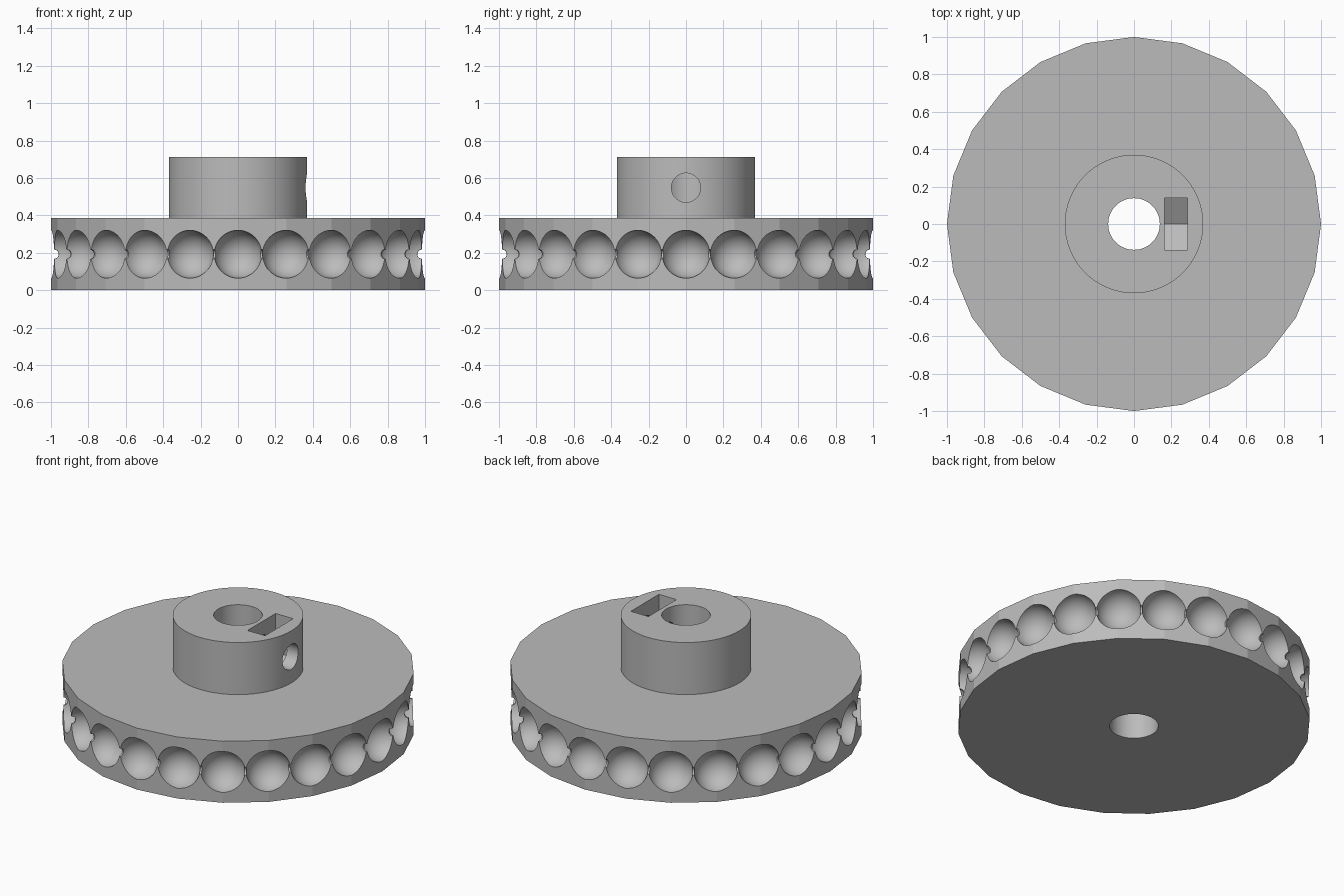
import bpy, bmesh
from math import pi, radians
from mathutils import Matrix, Vector

if "Cube" in bpy.data.objects:
    bpy.data.objects.remove(bpy.data.objects["Cube"])

SIDES = 24                  # rim facets, one ball pocket per corner
DISC_H, HUB_TOP = 0.385, 0.711
SCREW_Z = 0.548

grey = bpy.data.materials.new("plain grey")
grey.use_nodes = True
grey.diffuse_color = (0.5, 0.5, 0.5, 1)
grey.node_tree.nodes["Principled BSDF"].inputs["Base Color"].default_value = (0.5, 0.5, 0.5, 1)


def make(name, bm):
    mesh = bpy.data.meshes.new(name)
    bmesh.ops.recalc_face_normals(bm, faces=bm.faces)
    bm.to_mesh(mesh)
    bm.free()
    mesh.materials.append(grey)
    ob = bpy.data.objects.new(name, mesh)
    bpy.context.collection.objects.link(ob)
    return ob


def cylinder(name, radius, start, end, sides, spin=0):
    """Capped prism running between two points."""
    start, end = Vector(start), Vector(end)
    axis = end - start
    turn = axis.to_track_quat('Z', 'Y').to_matrix().to_4x4()
    bm = bmesh.new()
    bmesh.ops.create_cone(
        bm, cap_ends=True, segments=sides, radius1=radius, radius2=radius, depth=axis.length,
        matrix=Matrix.Translation((start + end) / 2) @ turn @ Matrix.Rotation(spin, 4, 'Z'))
    return make(name, bm)


def combine(target, tool, operation):
    """Apply a boolean and discard the tool."""
    tool.hide_render = True
    mod = target.modifiers.new(tool.name, 'BOOLEAN')
    mod.operation, mod.solver, mod.object = operation, 'EXACT', tool
    bpy.context.view_layer.objects.active = target
    bpy.ops.object.modifier_apply(modifier=mod.name)
    bpy.data.objects.remove(tool)


# Faceted disc with a round hub on top
wheel = cylinder("chain_wheel", 1, (0, 0, 0), (0, 0, DISC_H), SIDES)
hub = cylinder("hub", 0.37, (0, 0, DISC_H / 2), (0, 0, HUB_TOP), 72)
combine(wheel, hub, 'UNION')

# Ball pockets around the rim
bm = bmesh.new()
for i in range(SIDES):
    bmesh.ops.create_uvsphere(
        bm, u_segments=48, v_segments=24, radius=0.128,
        matrix=Matrix.Rotation(2 * pi * i / SIDES, 4, 'Z') @ Matrix.Translation((1, 0, DISC_H / 2)))
combine(wheel, make("ball_pockets", bm), 'DIFFERENCE')

# Thin groove for the chain links between pockets
bpy.ops.mesh.primitive_torus_add(major_segments=SIDES, minor_segments=16, major_radius=1,
                                 minor_radius=0.025, location=(0, 0, DISC_H / 2))
groove = bpy.context.object
groove.name = "link_groove"
groove.data.materials.append(grey)
combine(wheel, groove, 'DIFFERENCE')

# Shaft bore
combine(wheel, cylinder("bore", 0.138, (0, 0, -0.1), (0, 0, 1), 64), 'DIFFERENCE')

# Set screw hole from the bore out through the hub's left side
combine(wheel, cylinder("screw_hole", 0.078, (0, 0, SCREW_Z), (0.5, 0, SCREW_Z), 48), 'DIFFERENCE')

# Nut slot: hexagon with a point at the bottom, stretched up through the hub top
bm = bmesh.new()
R, W = 0.16, 0.139
outline = [(-W, 1), (-W, SCREW_Z - R / 2), (0, SCREW_Z - R), (W, SCREW_Z - R / 2), (W, 1)]
face = bm.faces.new([bm.verts.new((0.163, y, z)) for y, z in outline])
side = bmesh.ops.extrude_face_region(bm, geom=[face])
bmesh.ops.translate(bm, vec=(0.122, 0, 0),
                    verts=[v for v in side["geom"] if isinstance(v, bmesh.types.BMVert)])
combine(wheel, make("nut_slot", bm), 'DIFFERENCE')

# Round surfaces smooth, rim facets crisp
bpy.ops.object.select_all(action='DESELECT')
wheel.select_set(True)
bpy.context.view_layer.objects.active = wheel
bpy.ops.object.shade_smooth_by_angle(angle=radians(11))
